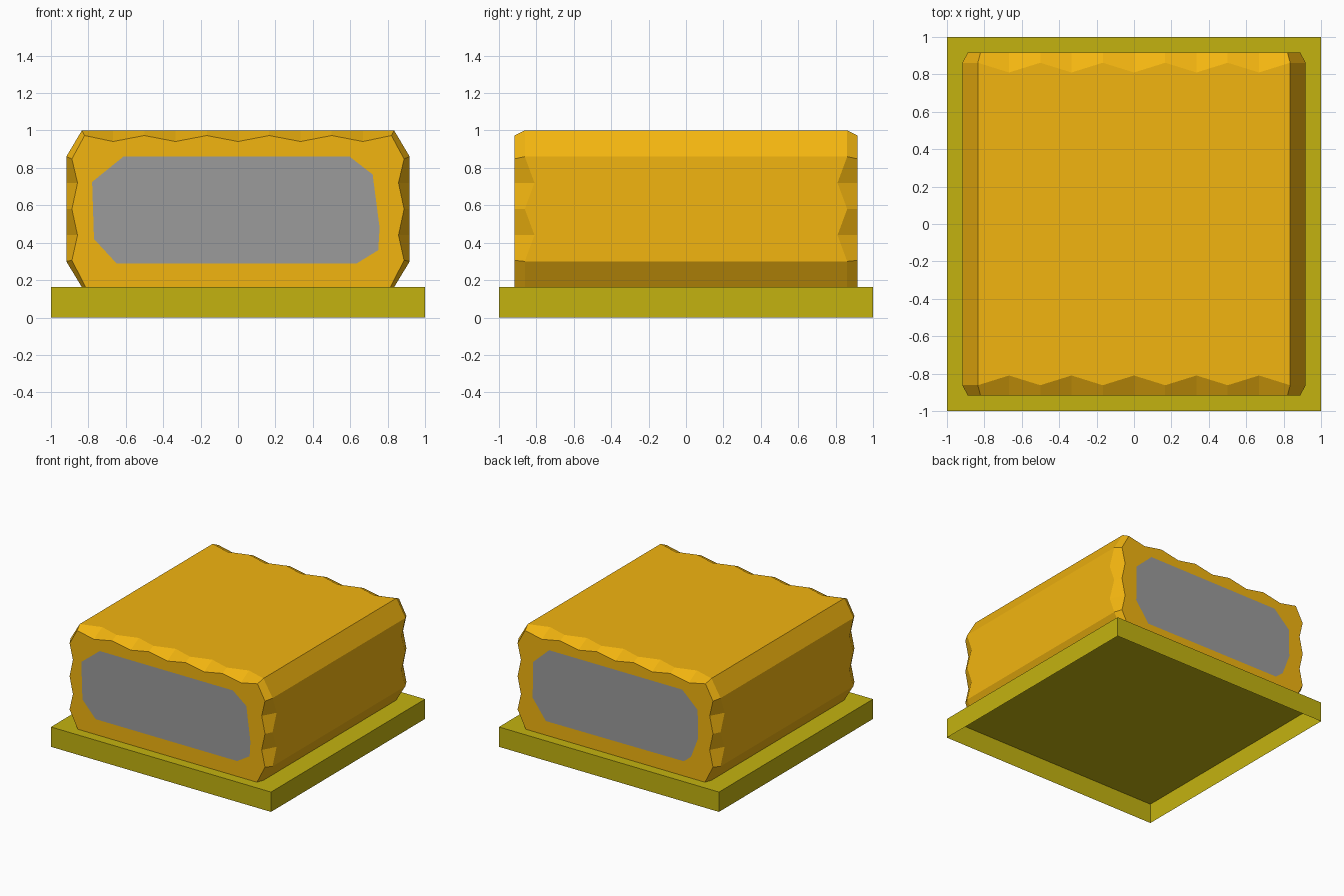
import bpy, bmesh

if "Cube" in bpy.data.objects:
    bpy.data.objects.remove(bpy.data.objects["Cube"])


def material(name, rgb):
    m = bpy.data.materials.new(name)
    m.diffuse_color = (*rgb, 1)
    m.use_nodes = True
    m.node_tree.nodes["Principled BSDF"].inputs["Base Color"].default_value = m.diffuse_color
    return m


def finish(name, bm, mat, recalc=True):
    if recalc:
        bmesh.ops.recalc_face_normals(bm, faces=bm.faces[:])
    me = bpy.data.meshes.new(name)
    bm.to_mesh(me)
    bm.free()
    me.materials.append(mat)
    ob = bpy.data.objects.new(name, me)
    bpy.context.collection.objects.link(ob)
    return ob


olive = material("olive", (0.55, 0.45, 0.005))
amber = material("amber", (0.89, 0.46, 0.005))
grey = material("grey", (0.33, 0.33, 0.33))
BASE_TOP = 0.163
END = 0.918

# Base tray, open underneath
bm = bmesh.new()
bmesh.ops.create_cube(bm, size=2)
for v in bm.verts:
    v.co.z = BASE_TOP if v.co.z > 0 else 0
bottom = [f for f in bm.faces if f.normal.z < -0.5]
bmesh.ops.delete(bm, geom=bottom, context='FACES_ONLY')
finish("base", bm, olive)

# Body outline points: (outer x, outer z, end x, end z, chamfer start y)
left = [(-0.835, BASE_TOP, -0.815, BASE_TOP, 0.862)]
for i in range(5):
    z = 0.30 + 0.14 * i
    deep = i % 2
    end_z = z + {0: 0.006, 4: -0.012}.get(i, 0)
    left.append((-0.918, z, -0.858 if deep else -0.888, end_z, 0.81 if deep else 0.862))
left.append((-0.835, 1.0, -0.82, 0.973, 0.862))
top = []
for i in range(1, 10):
    x = -0.835 + 0.167 * i
    deep = i % 2
    top.append((x, 1.0, x, 0.941 if deep else 0.973, 0.81 if deep else 0.862))
right = [(-a, b, -c, d, e) for a, b, c, d, e in reversed(left)]
outline = left + top + right

# Body with chipped, wavy chamfers at both ends
bm = bmesh.new()
rings = [
    [bm.verts.new((c, -END, d)) for a, b, c, d, e in outline],
    [bm.verts.new((a, -e, b)) for a, b, c, d, e in outline],
    [bm.verts.new((a, e, b)) for a, b, c, d, e in outline],
    [bm.verts.new((c, END, d)) for a, b, c, d, e in outline],
]
for r, s in zip(rings, rings[1:]):
    for i in range(len(outline) - 1):
        bm.faces.new((r[i], r[i + 1], s[i + 1], s[i]))
bm.faces.new(rings[0])
bm.faces.new(rings[3])
finish("body", bm, amber)


# Worn grey patches on the two ends
def patch(name, pts, y):
    bm = bmesh.new()
    f = bm.faces.new([bm.verts.new((x, y, z)) for x, z in pts])
    f.normal_update()
    if f.normal.y * y < 0:
        f.normal_flip()
    finish(name, bm, grey, recalc=False)


patch("front_patch", [(-0.78, 0.725), (-0.613, 0.86), (0.597, 0.86), (0.72, 0.765),
                      (0.757, 0.48), (0.75, 0.36), (0.636, 0.29), (-0.65, 0.29),
                      (-0.77, 0.42)], -END - 0.002)
patch("back_patch", [(0.60, 0.87), (0.745, 0.735), (0.75, 0.44), (0.63, 0.28),
                     (-0.625, 0.285), (-0.69, 0.34), (-0.755, 0.51), (-0.75, 0.74),
                     (-0.61, 0.87)], END + 0.002)
